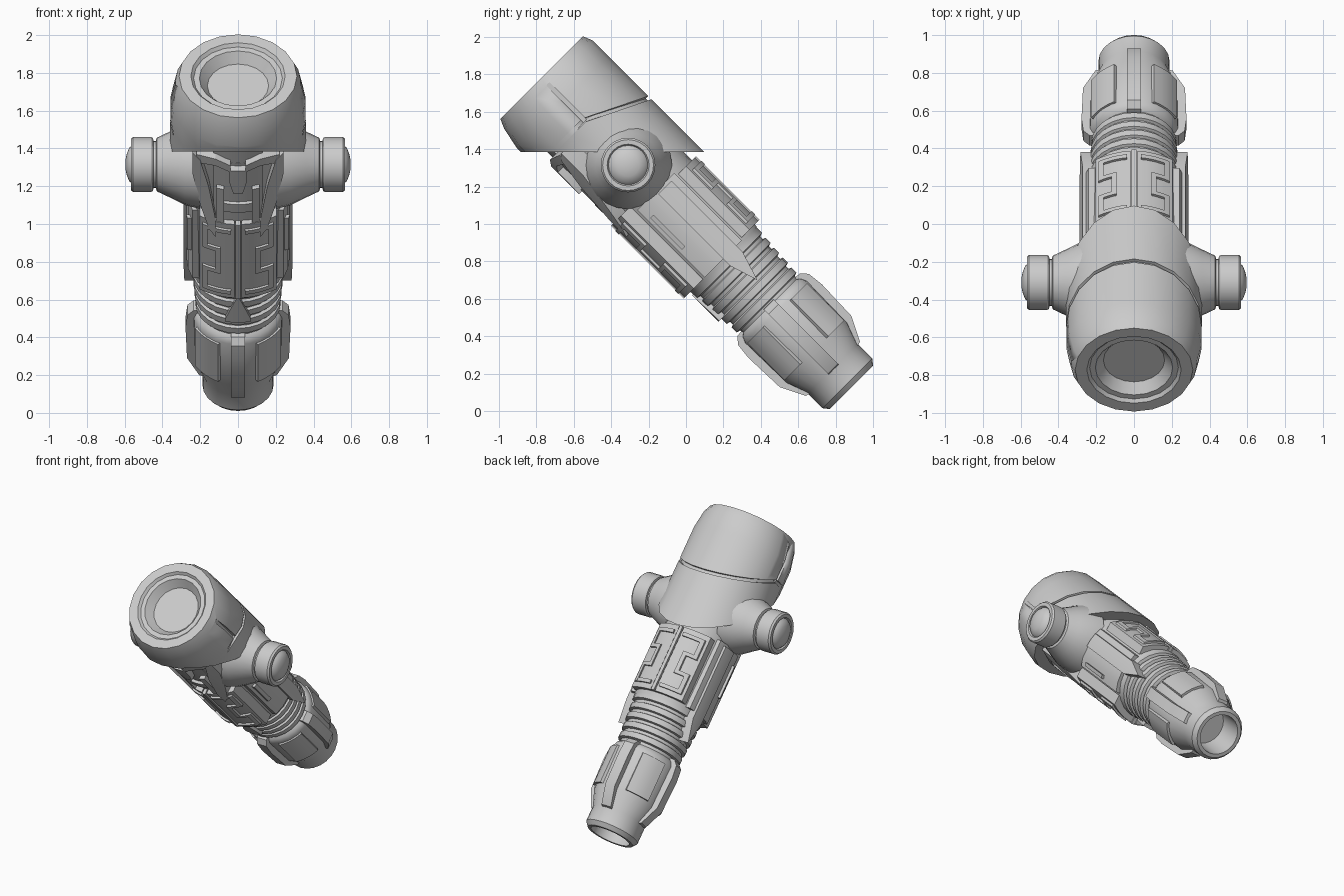
import bpy, bmesh, math
from mathutils import Matrix, Vector

if "Cube" in bpy.data.objects:
    bpy.data.objects.remove(bpy.data.objects["Cube"])

# Everything is built along a local Z axis, then tilted 45 degrees
TILT = Matrix.Translation((0, 0.884, 0.127)) @ Matrix.Rotation(math.radians(45), 4, 'X')

grey = bpy.data.materials.new("plain grey")
grey.diffuse_color = (0.6, 0.6, 0.6, 1)
grey.use_nodes = True
grey.node_tree.nodes["Principled BSDF"].inputs["Base Color"].default_value = grey.diffuse_color


def skin(name, solids, angle=0, mirror=False):
    """Each solid is a list of rings joined by quads and capped at both ends."""
    bm = bmesh.new()
    for rings in solids:
        loops = [[bm.verts.new(p) for p in ring] for ring in rings]
        n = len(loops[0])
        for a, b in zip(loops, loops[1:]):
            for i in range(n):
                j = (i + 1) % n
                bm.faces.new((a[i], a[j], b[j], b[i]))
        bm.faces.new(loops[0])
        bm.faces.new(loops[-1])
    bm.transform(Matrix.Rotation(math.radians(angle), 4, 'Z'))
    bmesh.ops.recalc_face_normals(bm, faces=bm.faces[:])
    mesh = bpy.data.meshes.new(name)
    bm.to_mesh(mesh)
    bm.free()
    mesh.materials.append(grey)
    ob = bpy.data.objects.new(name, mesh)
    bpy.context.collection.objects.link(ob)
    ob.matrix_world = TILT
    bpy.ops.object.select_all(action='DESELECT')
    ob.select_set(True)
    bpy.context.view_layer.objects.active = ob
    bpy.ops.object.shade_smooth_by_angle(angle=math.radians(30))
    if mirror:
        ob.modifiers.new("mirror", 'MIRROR')
    return ob


def circle(n):
    return [(math.cos(2 * math.pi * i / n), math.sin(2 * math.pi * i / n)) for i in range(n)]


def lathe(profile, n=24):
    return [[(r * c, r * s, t) for c, s in circle(n)] for t, r in profile]


def surf(x):
    """Curved outer surface of the body panels."""
    return 0.29 - 1.6 * x * x


def plate(cols, lo, hi):
    """Curved plate from columns (across, start, end) on the body surface."""
    return [[(x, surf(x) + lo, a), (x, surf(x) + hi, a),
             (x, surf(x) + hi, b), (x, surf(x) + lo, b)] for x, a, b in cols]


def rect(x0, x1, a, b, lo, hi, steps=4):
    return plate([(x0 + (x1 - x0) * i / steps, a, b) for i in range(steps + 1)], lo, hi)


# --- Head: shell with a sloping skirt, recessed lens and an oblique groove
def head_ring(kind, value, r):
    ring = []
    for c, s in circle(20):
        v = s * (r if s < 0 else min(r, 0.333 - (0.36 - r if kind == "groove" else 0)))
        skirt = 1.779 - s * (0.36 if s < 0 else 0.333)
        rr = r
        if kind == "groove" and s < -0.05:
            rr, v = 0.36, s * 0.36
        g = max(min(1.857 + 0.163 * (1 - s), 2.02), skirt + 0.016)
        t = {"flat": value, "groove": g + value, "skirt": skirt}[kind]
        ring.append((rr * c, v, t))
    return ring


head = skin("head", [[
    head_ring("flat", 2.27, 0.162), head_ring("flat", 2.325, 0.205),
    head_ring("flat", 2.325, 0.235), head_ring("flat", 2.342, 0.25),
    head_ring("flat", 2.342, 0.312), head_ring("flat", 2.29, 0.335),
    head_ring("flat", 2.17, 0.36),
    head_ring("groove", 0.012, 0.36), head_ring("groove", 0.011, 0.342),
    head_ring("groove", -0.011, 0.342), head_ring("groove", -0.012, 0.36),
    head_ring("skirt", 0, 0.36)]])

# Cutter for the straight grooves on both sides of the head
cutter = skin("groove_cutter", [
    [[(k * x, -0.012, a), (k * x, 0.012, a), (k * x, 0.012, 2.3), (k * x, -0.012, 2.3)]
     for x in (0.332, 0.42)] for k in (-1, 1) for a in (2.015,)])
cutter.hide_render = True
cutter.hide_set(True)
cut = head.modifiers.new("side grooves", 'BOOLEAN')
cut.operation = 'DIFFERENCE'
cut.object = cutter
cut.solver = 'EXACT'

# --- Core: hollow tail, lower grip, ringed neck and body
profile = [(0.2, 0.135), (0, 0.14), (0, 0.165), (0.03, 0.188), (0.14, 0.188),
           (0.26, 0.232), (0.57, 0.238), (0.60, 0.225)]
for i in range(5):
    t = 0.615 + 0.07 * i
    r = 0.226 + 0.005 * i
    profile += [(t, r - 0.02), (t + 0.02, r - 0.02), (t + 0.026, r), (t + 0.064, r)]
profile += [(0.97, 0.25), (1.95, 0.262)]
skin("core", [lathe(profile)])

# --- Side pods: cone, drum and domed cap
pod = [(0.20, 0.235), (0.28, 0.215), (0.36, 0.175), (0.43, 0.142), (0.435, 0.125),
       (0.447, 0.125), (0.45, 0.14), (0.46, 0.146), (0.555, 0.146), (0.567, 0.136),
       (0.567, 0.112), (0.555, 0.105), (0.575, 0.09), (0.588, 0.06), (0.596, 0.025)]
skin("side_pod", [[[(x, r * c - 0.004, r * s + 1.684) for c, s in circle(24)] for x, r in pod]],
     mirror=True)

# --- Fins around the lower grip
fin = [(0.17, 0.63), (0.235, 0.625), (0.268, 0.59), (0.278, 0.5), (0.27, 0.27),
       (0.205, 0.14), (0.17, 0.13)]
for i in range(4):
    skin("grip_fin", [[[(x, r, t) for r, t in fin] for x in (-0.038, 0.038)]], 90 * i)
    skin("grip_panel", [rect(-0.085, 0.085, 0.28, 0.56, -0.08, -0.043)], 90 * i + 45)


# --- Body panels with raised key pattern, back and front
def key_pattern(a, b, lo, hi):
    h = (b - a) / 5
    path = [(0.05, b), (0.175, b), (0.175, b - 1.6 * h), (0.105, b - 1.6 * h),
            (0.105, a + 1.6 * h), (0.175, a + 1.6 * h), (0.175, a), (0.05, a)]
    w = 0.013
    return [rect(min(p[0], q[0]) - w, max(p[0], q[0]) + w,
                 min(p[1], q[1]) - w, max(p[1], q[1]) + w, lo, hi)
            for p, q in zip(path, path[1:])]


for name, angle, a, b, lift in (("back", 0, 0.98, 1.46, -0.012), ("front", 180, 0.97, 1.52, 0.0)):
    skin(name + "_panel", [rect(0.018, 0.205, a, b, -0.07, lift)], angle, True)
    skin(name + "_key_pattern", key_pattern(a + 0.05, b - 0.05, lift - 0.02, lift + 0.014),
         angle, True)
    skin(name + "_centre_strip", [rect(-0.012, 0.012, a, b, -0.07, lift + 0.008, 1)], angle)

# --- Side panels, pointed spear strips and small bars
skin("side_panel", [rect(-0.14, 0.14, 0.97, 1.48, -0.08, -0.018)], -90, True)
skin("side_spear", [plate([(-0.1, 0.92, 1.46), (-0.05, 0.76, 1.46), (0.0, 0.92, 1.46)],
                          -0.08, -0.002)], -90, True)
skin("side_bar", [rect(0.095, 0.12, 1.16, 1.4, -0.05, 0.0, 1)], -90, True)

# --- Front foot, shield, centre block and swept strakes below the head
skin("front_foot", [plate([(-0.065, 0.75, 0.78), (0, 0.75, 0.95), (0.065, 0.75, 0.78)],
                          -0.1, -0.035)], 180)
skin("front_shield", [rect(-0.13, 0.13, 1.5, 2.1, -0.08, -0.03)], 180)
skin("front_shield_bar", [rect(0.075, 0.115, 1.5, 1.77, -0.05, -0.003, 1)], 180, True)
skin("front_crossbar", [rect(-0.08, 0.08, 1.6, 1.66, -0.05, -0.01)], 180)
skin("front_block", [plate([(-0.045, 1.84, 1.93), (-0.025, 1.76, 1.93),
                            (0.025, 1.76, 1.93), (0.045, 1.84, 1.93)], -0.05, 0.01)], 180)
skin("front_strake", [plate([(0.12, 1.42, 1.56), (0.155, 1.47, 1.78), (0.2, 1.62, 1.95),
                             (0.24, 1.82, 1.98)], -0.08, 0.015)], 180, True)
skin("front_brow", [plate([(0.04, 1.92, 1.97), (0.12, 1.95, 2.0), (0.22, 1.92, 1.98)],
                          -0.06, 0.012)], 180, True)
